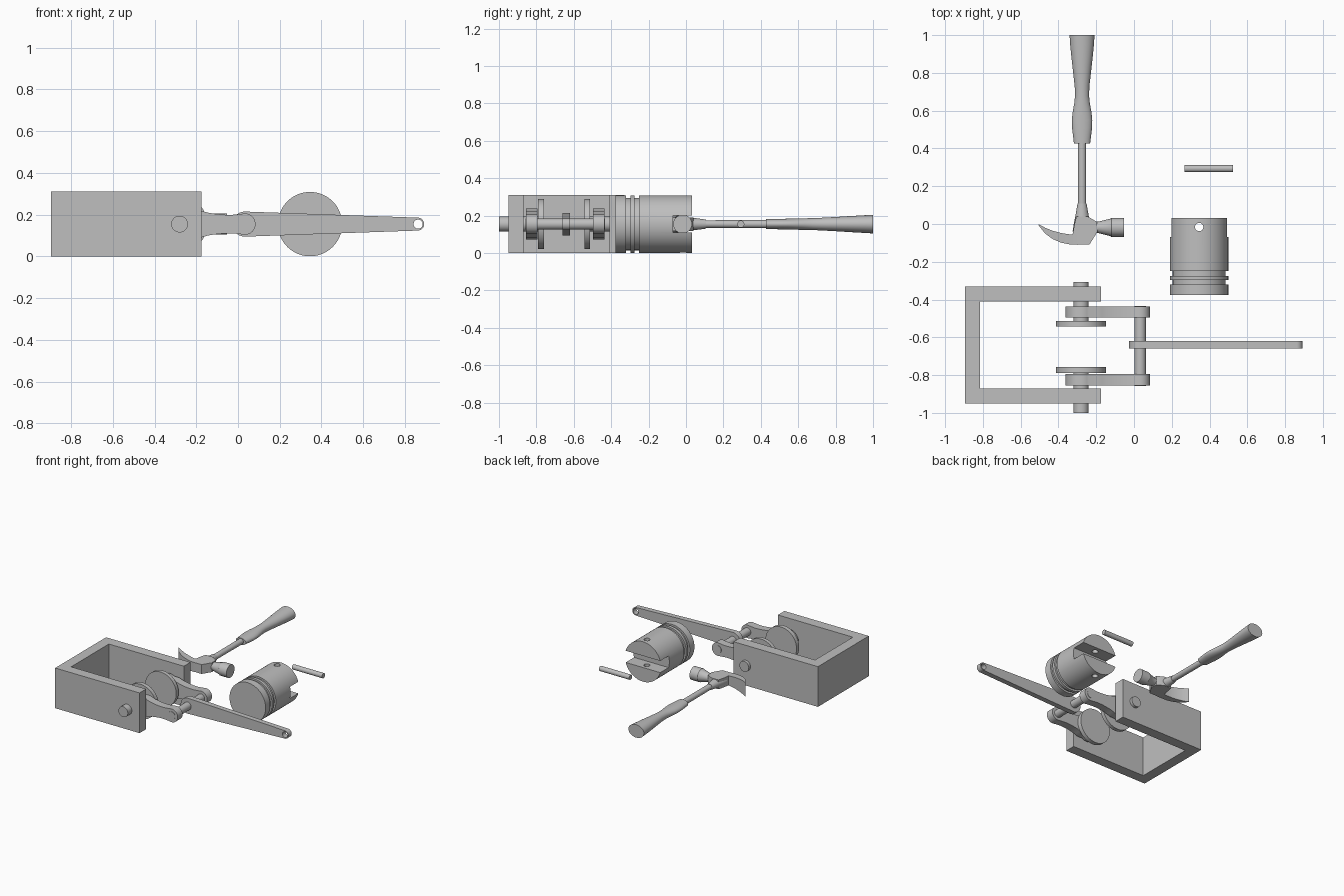
import bpy, bmesh, math

if "Cube" in bpy.data.objects:
    bpy.data.objects.remove(bpy.data.objects["Cube"])

metal = bpy.data.materials.new("plain_grey")
metal.diffuse_color = (0.52, 0.52, 0.52, 1)
metal.use_nodes = True
metal.node_tree.nodes["Principled BSDF"].inputs["Base Color"].default_value = metal.diffuse_color
MID = 0.155  # height of every centre line
TAU = 2 * math.pi


def skin(name, rings, angle=35):
    """Skin a row of equal-length point rings and cap both ends."""
    bm = bmesh.new()
    rows = [[bm.verts.new(p) for p in ring] for ring in rings]
    n = len(rows[0])
    for a, b in zip(rows, rows[1:]):
        for i in range(n):
            j = (i + 1) % n
            bm.faces.new((a[i], a[j], b[j], b[i]))
    bm.faces.new(rows[0][::-1])
    bm.faces.new(rows[-1])
    bmesh.ops.recalc_face_normals(bm, faces=bm.faces)
    me = bpy.data.meshes.new(name)
    bm.to_mesh(me)
    bm.free()
    me.materials.append(metal)
    ob = bpy.data.objects.new(name, me)
    bpy.context.collection.objects.link(ob)
    smooth(ob, angle)
    return ob


def smooth(ob, angle=35):
    bpy.ops.object.select_all(action='DESELECT')
    ob.select_set(True)
    bpy.context.view_layer.objects.active = ob
    bpy.ops.object.shade_smooth_by_angle(angle=math.radians(angle))


def turned(name, axis, centre, sections, n=40):
    """Elliptical sections (position, radius, second radius) along an axis."""
    u, v = centre
    rings = []
    for t, ru, rv in sections:
        ring = []
        for i in range(n):
            a, b = u + ru * math.cos(TAU * i / n), v + rv * math.sin(TAU * i / n)
            ring.append({'x': (t, a, b), 'y': (a, t, b), 'z': (a, b, t)}[axis])
        rings.append(ring)
    return skin(name, rings)


def rod(name, axis, centre, t0, t1, r, n=40):
    return turned(name, axis, centre, [(t0, r, r), (t1, r, r)], n)


def plate_y(name, outline, y0, y1):
    """Extrude an x-z outline along y."""
    return skin(name, [[(x, y, z) for x, z in outline] for y in (y0, y1)])


def plate_z(name, outline, z0, z1):
    """Extrude an x-y outline along z."""
    return skin(name, [[(x, y, z) for x, y in outline] for z in (z0, z1)])


def cut(ob, cutter):
    cutter.hide_render = True
    m = ob.modifiers.new("cut", 'BOOLEAN')
    m.operation, m.solver, m.object = 'DIFFERENCE', 'EXACT', cutter
    bpy.context.view_layer.objects.active = ob
    bpy.ops.object.modifier_apply(modifier=m.name)
    bpy.data.objects.remove(cutter)
    smooth(ob)


def arc(cx, r, a0, a1, n=16):
    """Arc points in x-z around (cx, MID), angles in degrees."""
    pts = []
    for i in range(n + 1):
        a = math.radians(a0 + (a1 - a0) * i / n)
        pts.append((cx + r * math.cos(a), MID + r * math.sin(a)))
    return pts


# U-shaped frame
plate_z("frame", [(-0.895, -0.95), (-0.175, -0.95), (-0.175, -0.87), (-0.815, -0.87),
                  (-0.815, -0.41), (-0.175, -0.41), (-0.175, -0.33), (-0.895, -0.33)], 0, 0.31)

# Crankshaft: two shaft stubs, two discs and two waisted arms
SX, PX = -0.28, 0.033
waist = [(-0.195, 0.071), (-0.17, 0.062), (-0.145, 0.055), (-0.11, 0.049),
         (-0.07, 0.045), (-0.035, 0.044), (-0.01, 0.046)]
arm = arc(SX, 0.083, 60, 300, 28)
arm += [(x, MID - h) for x, h in waist]
arm += arc(PX, 0.051, -105, 105, 24)
arm += [(x, MID + h) for x, h in reversed(waist)]
for side, stub, disc, arm_y in (("front", (-1.0, -0.775), (-0.79, -0.758), (-0.855, -0.795)),
                                ("back", (-0.53, -0.308), (-0.543, -0.514), (-0.496, -0.436))):
    rod(side + "_shaft", 'y', (SX, MID), *stub, 0.04)
    rod(side + "_disc", 'y', (SX, MID), *disc, 0.133, 56)
    plate_y(side + "_crank_arm", arm, *arm_y)
rod("crank_pin", 'y', (PX, MID), -0.857, -0.433, 0.03, 32)

# Tapered connecting rod with an eye at the small end
con = plate_y("connecting_rod", arc(PX, 0.06, 88, 272, 24) + arc(0.861, 0.031, -92, 92, 20),
              -0.66, -0.62)
cut(con, rod("rod_eye_cutter", 'y', (0.863, MID), -0.8, -0.5, 0.022, 28))

# Piston with ring grooves, a cross slot and a pin hole
R, G = 0.154, 0.14
steps = [(-0.376, R), (-0.32, R), (-0.32, G), (-0.297, G), (-0.297, R), (-0.275, R),
         (-0.275, G), (-0.25, G), (-0.25, R), (0.032, R)]
piston = turned("piston", 'y', (0.345, MID), [(y, r, r) for y, r in steps], 64)
cut(piston, plate_z("slot_cutter", [(0.1, -0.07), (0.6, -0.07), (0.6, 0.1), (0.1, 0.1)], 0.11, 0.2))
cut(piston, rod("pin_hole_cutter", 'z', (0.345, -0.016), -0.1, 0.4, 0.022, 28))

# Loose piston pin
rod("piston_pin", 'x', (0.293, MID), 0.267, 0.525, 0.019, 28)

# Hammer handle: slim shaft and shaped grip
HX = -0.275
turned("hammer_shaft", 'y', (HX, MID), [(0.05, 0.022, 0.02), (0.44, 0.022, 0.022)])
turned("hammer_grip", 'y', (HX, MID), [
    (0.427, 0.043, 0.026), (0.46, 0.047, 0.027), (0.51, 0.053, 0.028), (0.55, 0.054, 0.029),
    (0.59, 0.05, 0.03), (0.64, 0.041, 0.031), (0.68, 0.037, 0.032), (0.73, 0.039, 0.034),
    (0.8, 0.047, 0.038), (0.88, 0.056, 0.043), (0.95, 0.063, 0.047), (1.0, 0.066, 0.05)])

# Hammer head: socket, body, striking face and curved claw
turned("hammer_socket", 'y', (HX, MID), [
    (-0.04, 0.05, 0.036), (0.0, 0.044, 0.036), (0.05, 0.034, 0.032), (0.108, 0.024, 0.024)])
plate_z("hammer_body", [(-0.325, -0.055), (-0.315, 0.0), (-0.305, 0.04), (-0.245, 0.04),
                        (-0.197, 0.012), (-0.193, -0.04), (-0.235, -0.108), (-0.325, -0.109)],
        MID - 0.036, MID + 0.036)
turned("hammer_face", 'x', (-0.018, MID), [
    (-0.205, 0.03, 0.03), (-0.19, 0.03, 0.03), (-0.125, 0.046, 0.046),
    (-0.12, 0.05, 0.05), (-0.052, 0.05, 0.05)])
claw = []
for x, top, bottom, half in ((-0.3, -0.055, -0.11, 0.036), (-0.34, -0.055, -0.108, 0.038),
                             (-0.385, -0.048, -0.099, 0.043), (-0.43, -0.036, -0.08, 0.048),
                             (-0.47, -0.02, -0.051, 0.052), (-0.505, -0.001, -0.007, 0.054)):
    claw.append([(x, top, MID - half), (x, top, MID + half),
                 (x, bottom, MID + half), (x, bottom, MID - half)])
skin("hammer_claw", claw)
